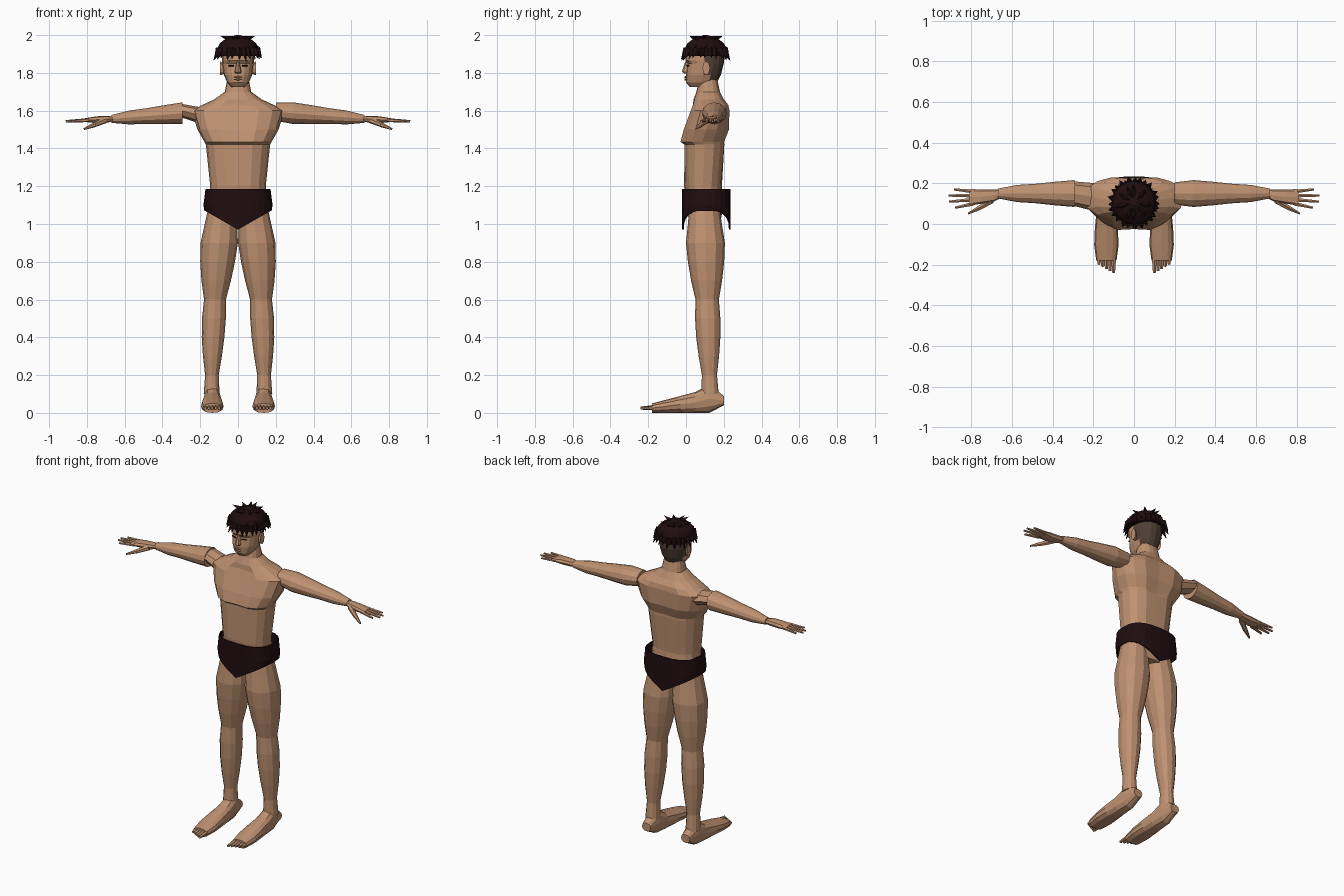
import bpy, bmesh, math, random
from mathutils import Matrix, Vector

random.seed(4)
if "Cube" in bpy.data.objects:
    bpy.data.objects.remove(bpy.data.objects["Cube"])


def material(name, red, green, blue):
    mat = bpy.data.materials.new(name)
    mat.use_nodes = True
    mat.diffuse_color = (red, green, blue, 1)
    shader = mat.node_tree.nodes["Principled BSDF"]
    shader.inputs["Base Color"].default_value = mat.diffuse_color
    return mat


skin = material("skin", .52, .285, .165)
dark = material("dark_maroon", .014, .004, .005)
cropped = material("cropped_hair", .08, .05, .035)

PLACE = {"x": lambda t, a, b: (t, a, b),
         "y": lambda t, a, b: (a, t, b),
         "z": lambda t, a, b: (a, b, t)}


def loft(bm, axis, sections, sides=8, power=2, mirror=1, caps=True):
    """Skin a tube through sections: position, two centres, two radii."""
    rings = []
    for t, a, b, radius_a, radius_b in sections:
        ring = []
        for k in range(sides):
            angle = math.tau * k / sides
            s, c = [math.copysign(abs(v) ** (2 / power), round(v, 5))
                    for v in (math.sin(angle), -math.cos(angle))]
            x, y, z = PLACE[axis](t, a + s * radius_a, b + c * radius_b)
            ring.append(bm.verts.new((x * mirror, y, z)))
        rings.append(ring)
    for lower, upper in zip(rings, rings[1:]):
        for k in range(sides):
            bm.faces.new((lower[k - 1], lower[k], upper[k], upper[k - 1]))
    if caps:
        bm.faces.new(rings[0])
        bm.faces.new(rings[-1])
    return rings


def upright(rows):
    """Centred sections from height, half width, front and back."""
    return [(z, 0, (front + back) / 2, width, (back - front) / 2)
            for z, width, front, back in rows]


def evenly(start, stop, values):
    """Pair each value with an evenly spaced position."""
    step = (stop - start) / (len(values) - 1)
    return [(start + step * k, value) for k, value in enumerate(values)]


def taper(bm, base, tip, radius, tip_radius, sides=6):
    """A pointed or blunt cone from base to tip."""
    base, tip = Vector(base), Vector(tip)
    along = tip - base
    turn = along.to_track_quat("Z", "Y").to_matrix().to_4x4()
    bmesh.ops.create_cone(bm, cap_ends=True, segments=sides, radius1=radius,
                          radius2=tip_radius, depth=along.length,
                          matrix=Matrix.Translation((base + tip) / 2) @ turn)


def finish(name, bm, *materials):
    bmesh.ops.recalc_face_normals(bm, faces=bm.faces)
    mesh = bpy.data.meshes.new(name)
    bm.to_mesh(mesh)
    bm.free()
    for mat in materials:
        mesh.materials.append(mat)
    obj = bpy.data.objects.new(name, mesh)
    bpy.context.collection.objects.link(obj)
    return obj


# Torso and neck, with a chest ledge and grooves along breastbone and spine
bm = bmesh.new()
loft(bm, "z", upright([
    (1, .12, .02, .18), (1.1, .15, 0, .2), (1.2, .147, -.01, .19),
    (1.42, .17, -.015, .21), (1.435, .178, -.037, .21), (1.5, .215, -.02, .235),
    (1.6, .245, .018, .237), (1.63, .19, .03, .23), (1.66, .125, .04, .2),
    (1.7, .07, .055, .18), (1.77, .056, .07, .165)]), 16, 2.4)
for v in bm.verts:
    if abs(v.co.x) < .005 and 1.4 < v.co.z < 1.65:
        v.co.y += math.copysign(.012, .1 - v.co.y)
finish("torso", bm, skin)

# Head, cropped hair over the back half
bm = bmesh.new()
loft(bm, "z", upright([
    (1.725, .035, .02, .12), (1.75, .058, 0, .165), (1.79, .075, 0, .185),
    (1.85, .084, .008, .2), (1.865, .085, -.004, .2), (1.92, .085, 0, .2),
    (1.97, .05, .04, .16)]), 16, 2.3)
for face in bm.faces:
    centre = face.calc_center_median()
    face.material_index = int(centre.y > .115 and centre.z > 1.745)
finish("head", bm, skin, cropped)

# Nose and lips
bm = bmesh.new()
loft(bm, "z", upright([(1.797, .016, -.008, .03), (1.805, .018, -.022, .03),
                       (1.86, .008, -.004, .03)]))
finish("nose", bm, skin)
bm = bmesh.new()
for z in (1.765, 1.778):
    loft(bm, "y", [(.02, 0, z, .03, .006), (-.008, 0, z, .02, .004)])
finish("lips", bm, skin)

# Hair: a domed cap with rows of pointed tufts
bm = bmesh.new()
hair_y = .104
dome = []
for z, a in evenly(1.89, 2, [k / 5 for k in range(6)]):
    radius = .11 * (1 - .9 * a ** 4)
    dome.append((z, 0, hair_y, radius, radius))
loft(bm, "z", dome, 16)
for row in range(4):
    count = 24 - 5 * row
    for k in range(count):
        angle = math.tau * (k + random.uniform(-.3, .3)) / count
        out = Vector((math.cos(angle), math.sin(angle), 0))
        base = out * (.1 - .023 * row) + Vector((0, hair_y, 1.925 + .017 * row))
        out.z = .7 * row - 1.8
        tip = base + out.normalized() * random.uniform(.05, .07)
        taper(bm, base, tip, .02, .001, 4)
finish("hair", bm, dark)

# Briefs: an open shell whose lower edge drops to a point front and back
bm = bmesh.new()
rings = loft(bm, "z", upright([(z, width, -.02, .235) for z, width in
                               ((1.185, .172), (1.1, .183), (1, .178))]),
             24, 2.7, caps=False)
for v in rings[-1]:
    v.co.z = .97 + .1 * min(1, abs(v.co.x) / .175)
briefs = finish("briefs", bm, dark)
briefs.modifiers.new("thickness", "SOLIDIFY").thickness = .008

# Limb thickness at even steps, shoulder to wrist and hip to ankle
ARM = evenly(.2, .67, [.055, .066, .058, .048, .042, .024])
LEG = evenly(1.1, .1, [.075, .086, .099, .092, .078, .058, .063, .06, .05, .036, .042])
# Foot width and instep height at even steps, heel to ball
FOOT = evenly(.2, -.18, [(.03, .09), (.042, .15), (.05, .11), (.057, .09),
                         (.06, .07), (.05, .05)])

for side, label in ((1, "left"), (-1, "right")):
    # Ear
    bm = bmesh.new()
    loft(bm, "x", [(.07, .1, 1.82, .01, .025), (.095, .107, 1.825, .02, .037)],
         mirror=side)
    finish(label + "_ear", bm, skin)

    # Eye and eyebrow plates
    for part, z in (("eye", 1.838), ("eyebrow", 1.864)):
        bm = bmesh.new()
        loft(bm, "x", [(.02, .006, z, .006, .003), (.05, .014, z, .006, .003)],
             4, mirror=side)
        finish(label + "_" + part, bm, dark)

    # Arm; the right one starts further out, on a narrow shoulder stub
    bm = bmesh.new()
    stations = ARM if side > 0 else ARM[1:]
    loft(bm, "x", [(x, .15, 1.61 - .08 * x, r, r * .87) for x, r in stations],
         12, mirror=side)
    if side < 0:
        loft(bm, "x", [(.18, .13, 1.57, .07, .045), (.3, .15, 1.6, .06, .036)],
             mirror=side)
    finish(label + "_arm", bm, skin)

    # Hand: palm, four fanned fingers and a thumb
    bm = bmesh.new()
    loft(bm, "x", [(.66, .148, 1.556, .022, .012), (.69, .14, 1.555, .03, .018),
                   (.75, .135, 1.552, .035, .018), (.81, .131, 1.55, .041, .01)],
         power=2.6, mirror=side)
    for k in range(4):
        reach = .88 + .035 * math.sin(k)
        taper(bm, (.79 * side, .1 + .02 * k, 1.55),
              (reach * side, .08 + .03 * k, 1.544), .011, .006)
    knuckle = (.76 * side, .08, 1.525)
    taper(bm, (.7 * side, .115, 1.55), knuckle, .016, .013)
    taper(bm, knuckle, (.815 * side, .052, 1.503), .013, .005)
    finish(label + "_hand", bm, skin)

    # Leg, leaning outward towards the ankle
    bm = bmesh.new()
    loft(bm, "z", [(z, .14 - .05 * z * z, .13 - .03 * z, r, r + .004)
                   for z, r in LEG], 12, 2.2, side)
    finish(label + "_leg", bm, skin)

    # Foot with five toes, the big toe innermost
    bm = bmesh.new()
    sole = []
    for y, (width, top) in FOOT:
        bottom = max(0, y - .16)
        sole.append((y, .136, (top + bottom) / 2, width, (top - bottom) / 2))
    loft(bm, "y", sole, 12, 2.3, side)
    for k in range(5):
        x = (.1 + .018 * k) * side
        taper(bm, (x, -.14, .03), (x, .01 * k - .24, .025), .016, .008)
    finish(label + "_foot", bm, skin)
